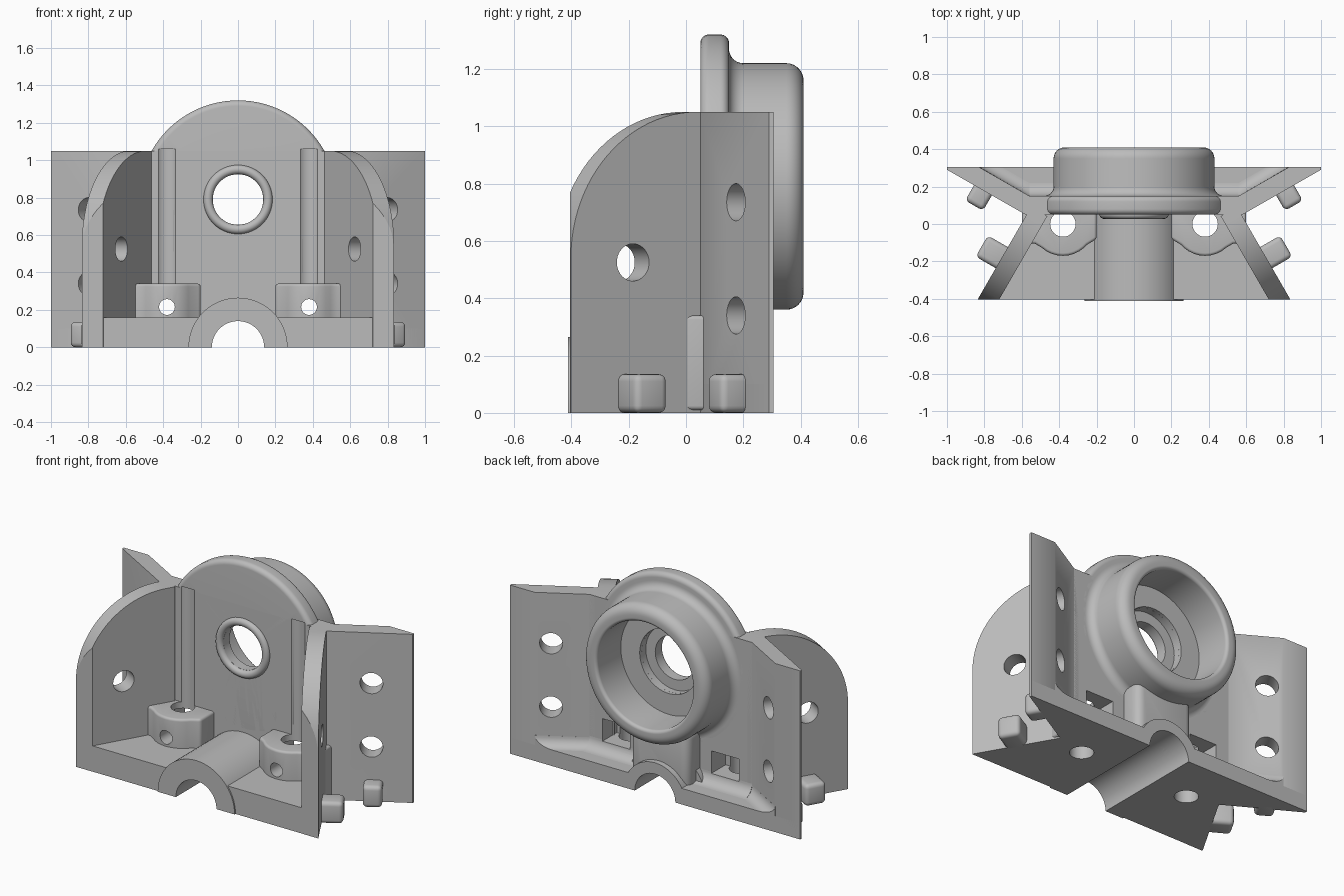
import bpy, bmesh
from math import sin, cos, pi, radians
from mathutils import Vector as V

cube = bpy.data.objects.get("Cube")
if cube:
    bpy.data.objects.remove(cube)

grey = bpy.data.materials.new("plain grey")
grey.use_nodes = True
grey.diffuse_color = (0.5, 0.5, 0.5, 1)
grey.node_tree.nodes["Principled BSDF"].inputs["Base Color"].default_value = (0.5, 0.5, 0.5, 1)

X, Y, Z = V((1, 0, 0)), V((0, 1, 0)), V((0, 0, 1))
AXIS_Z = 0.79      # height of the bearing axis


def arc(cx, cy, r, a0, a1, n=8):
    steps = [radians(a0 + (a1 - a0) * i / n) for i in range(n + 1)]
    return [(cx + r * cos(t), cy + r * sin(t)) for t in steps]


def finish(name, bm):
    bmesh.ops.recalc_face_normals(bm, faces=bm.faces)
    mesh = bpy.data.meshes.new(name)
    bm.to_mesh(mesh)
    bm.free()
    mesh.materials.append(grey)
    obj = bpy.data.objects.new(name, mesh)
    bpy.context.collection.objects.link(obj)
    return obj


def prism(name, pts, u=X, v=Y, w=Z, origin=(0, 0, 0)):
    """Outline in the u, v plane pushed along w."""
    bm = bmesh.new()
    low = [bm.verts.new(V(origin) + u * a + v * b) for a, b in pts]
    top = [bm.verts.new(p.co + w) for p in low]
    bm.faces.new(low)
    bm.faces.new(top)
    for i in range(len(low)):
        j = (i + 1) % len(low)
        bm.faces.new((low[i], low[j], top[j], top[i]))
    return finish(name, bm)


def box(name, x0, x1, y0, y1, z0, z1):
    return prism(name, [(x0, y0), (x1, y0), (x1, y1), (x0, y1)], w=Z * (z1 - z0), origin=(0, 0, z0))


def rod(name, start, axis, r, length, n=48):
    u = axis.orthogonal().normalized()
    v = axis.cross(u).normalized()
    return prism(name, arc(0, 0, r, 0, 360, n)[:-1], u, v, axis * length, start)


def lathe(name, profile, n=96):
    """Closed (radius, y) outline turned about the bearing axis."""
    bm = bmesh.new()
    rings = []
    for i in range(n):
        t = 2 * pi * i / n
        rings.append([bm.verts.new((r * cos(t), y, AXIS_Z + r * sin(t))) for r, y in profile])
    for i in range(n):
        a, b = rings[i], rings[(i + 1) % n]
        for k in range(len(profile)):
            m = (k + 1) % len(profile)
            bm.faces.new((a[k], a[m], b[m], b[k]))
    return finish(name, bm)


def cove(name, start, along, out, r):
    pts = [(-0.01, -0.01), (r, -0.01)] + arc(r, r, r, 270, 180) + [(-0.01, r)]
    return prism(name, pts, out, Z, along, start)


def modify(obj, kind, **settings):
    mod = obj.modifiers.new(kind, kind)
    for key, value in settings.items():
        setattr(mod, key, value)
    bpy.context.view_layer.objects.active = obj
    bpy.ops.object.modifier_apply(modifier=mod.name)


def round_edges(obj, width):
    modify(obj, "BEVEL", width=width, segments=4, limit_method="ANGLE", angle_limit=radians(40))


cutters, parts = [], []


def cutter(obj):
    obj.hide_render = True
    cutters.append(obj)
    return obj


def part(obj, *cuts):
    for c in cuts:
        modify(obj, "BOOLEAN", object=c, operation="DIFFERENCE", solver="EXACT")
    parts.append(obj)


# Shared cutters
tunnel = cutter(rod("tunnel_cutter", (0, -0.6, 0), Y, 0.14, 1.2))
shaft = cutter(rod("shaft_cutter", (0, -0.2, AXIS_Z), Y, 0.135, 0.7))
seat = cutter(rod("seat_cutter", (0, 0.11, AXIS_Z), Y, 0.2, 0.4))
front_trim = cutter(box("front_trim", -2, 2, -1, -0.404, -1, 2))
rear_trim = cutter(box("rear_trim", -2, 2, 0.305, 1, -1, 2))
screws, crosses, windows = [], [], []
for s in (-1, 1):
    screws.append(cutter(rod("screw_cutter", (s * 0.38, 0, -0.1), Z, 0.068, 1.16)))
    crosses.append(cutter(rod("cross_cutter", (s * 0.38, -0.3, 0.215), Y, 0.042, 0.5)))
    x0, x1 = sorted((s * 0.28, s * 0.47))
    windows.append(cutter(box("window_cutter", x0, x1, 0.01, 0.4, 0.16, 0.3)))

# Floor, wall and tunnel cover
part(prism("front_floor", [(-0.82, -0.403), (0.82, -0.403), (0.57, 0.05), (0.55, 0.15), (-0.55, 0.15),
                           (-0.57, 0.05)], w=Z * 0.16), tunnel, *screws)
part(prism("rear_floor", [(-1, 0.29), (-1, 0.305), (1, 0.305), (1, 0.29), (0.58, 0.05), (-0.58, 0.05)],
           w=Z * 0.1), tunnel, *screws)
part(box("main_wall", -0.56, 0.56, 0.05, 0.15, 0, 1.05), tunnel, shaft, seat, *screws, *windows, *crosses)
part(prism("front_tunnel_cover", arc(0, 0, 0.265, 0, 180, 32), X, Z, Y * 0.6, (0, -0.412, 0)), tunnel)
part(prism("rear_tunnel_cover", arc(0, 0, 0.21, 0, 180, 32), X, Z, Y * 0.2, (0, 0.105, 0)), tunnel)

# Bearing housing with stepped bore, and the web beneath it
profile = [(0.135, 0.05)] + arc(0.5, 0.08, 0.03, -90, 0) + arc(0.5, 0.12, 0.03, 0, 90)
profile += arc(0.48, 0.2, 0.05, 270, 180) + arc(0.37, 0.35, 0.06, 0, 90) + arc(0.35, 0.39, 0.02, 90, 180)
profile += [(0.33, 0.17), (0.2, 0.17), (0.2, 0.11), (0.135, 0.11)]
part(lathe("bearing_housing", profile), *screws)
part(lathe("shaft_ring", arc(0.16, 0.052, 0.025, 0, 360, 16)[:-1], 64))
web = box("housing_web", -0.2, 0.2, 0.1, 0.27, 0.02, 0.43)
round_edges(web, 0.05)
part(web, tunnel)
part(cove("wall_cove", (-0.56, 0.15, 0.1), X * 1.12, Y, 0.07), tunnel, *windows)

for s, side in ((-1, "right"), (1, "left")):
    # Direction along each wing and square to it
    front_dir, front_out = V((s * 0.5, -0.866, 0)), V((s * 0.866, 0.5, 0))
    rear_dir, rear_out = V((s * 0.866, 0.5, 0)), V((s * 0.5, -0.866, 0))

    # Front wing with quarter-round top
    hole = cutter(rod("wing_hole", V((s * 0.71, -0.185, 0.525)) - front_out * 0.3, front_out, 0.065, 0.6))
    outline = [(-0.06, 0), (0.51, 0)] + arc(0, 0.54, 0.51, 0, 90, 24) + [(-0.06, 1.05)]
    part(prism(side + "_front_wing", outline, front_dir, Z, front_out * -0.1, (s * 0.58, 0.04, 0)),
         front_trim, hole)

    # Rear wing with two holes
    holes = [cutter(rod("wing_hole", V((s * 0.797, 0.175, z)) - rear_out * 0.3, rear_out, 0.065, 0.6))
             for z in (0.34, 0.735)]
    foot = [(1, 0.305), (1, 0.29), (0.58, 0.05), (0.48, 0.05), (0.52, 0.15), (0.56, 0.15), (0.83, 0.305)]
    part(prism(side + "_rear_wing", [(s * x, y) for x, y in foot], w=Z * 1.05), *holes)
    part(cove(side + "_wing_cove", (s * 0.56, 0.15, 0.1), rear_dir * 0.31, V((s * -0.5, 0.866, 0)), 0.06),
         rear_trim)

    # Screw block
    foot = [(0.2, 0.08), (0.2, -0.08), (0.25, -0.11)] + arc(0.38, 0, 0.17, 228, 312) + [
        (0.53, -0.105), (0.6, -0.1), (0.6, 0.08)]
    block = prism(side + "_screw_block", [(s * x, y) for x, y in foot], w=Z * 0.33, origin=(0, 0, 0.01))
    round_edges(block, 0.015)
    part(block, tunnel, screws[s > 0], crosses[s > 0], windows[s > 0])

    # Locating pegs at the foot of each wing
    for place, base, along, out, half, reach in (
            ("front", (s * 0.71, -0.178, 0), front_dir, front_out, 0.065, 0.12),
            ("rear", (s * 0.805, 0.185, 0), rear_dir, rear_out, 0.055, 0.1)):
        peg = prism(side + "_" + place + "_peg", [(-half, 0), (half, 0), (half, 0.135), (-half, 0.135)],
                    along, Z, out * (reach + 0.04), V(base) - out * 0.04)
        round_edges(peg, 0.025)
        part(peg)

for c in cutters:
    bpy.data.objects.remove(c)

bpy.ops.object.select_all(action="DESELECT")
for p in parts:
    p.select_set(True)
bpy.context.view_layer.objects.active = parts[0]
bpy.ops.object.shade_smooth_by_angle(angle=radians(30))
